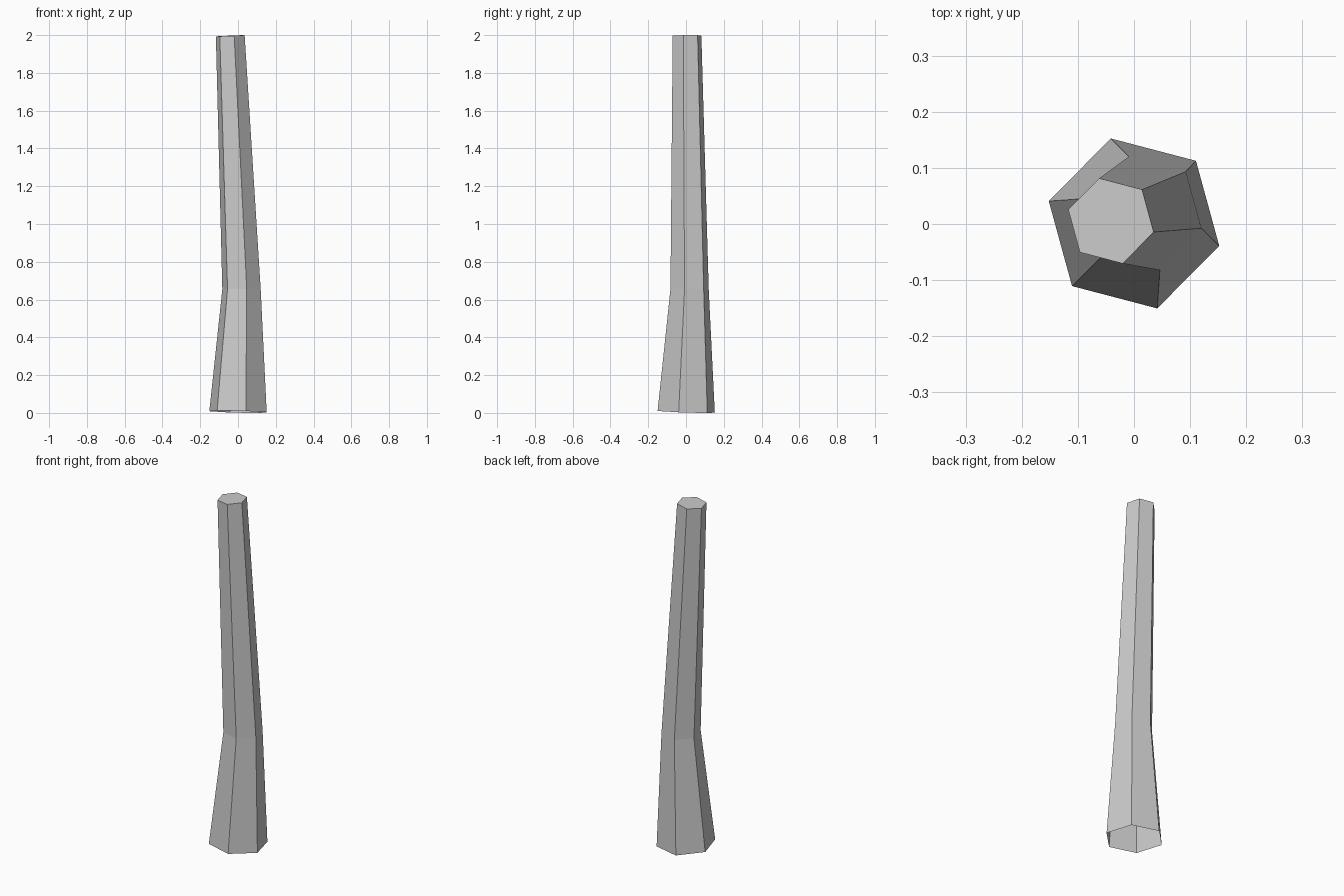
import bpy, bmesh
from math import cos, sin, radians

if "Cube" in bpy.data.objects:
    bpy.data.objects.remove(bpy.data.objects["Cube"])

SIDES = 6
# Trunk rings: centre x, y, z, radius, slope along x, slope along y
RINGS = [
    (0.0, 0.001, 0.006, 0.157, -0.028, -0.035),
    (0.0185, 0.019, 0.655, 0.105, 0.005, -0.01),
    (-0.041, 0.0055, 1.9965, 0.0787, 0.044, 0.01),
]


def add_ring(bm, cx, cy, cz, r, sx, sy):
    verts = []
    for i in range(SIDES):
        a = radians(-14.7 + 360 / SIDES * i)
        dx, dy = r * cos(a), r * sin(a)
        verts.append(bm.verts.new((cx + dx, cy + dy, cz + sx * dx + sy * dy)))
    return verts


# Bent tapering trunk: open at the base, capped at the top
bm = bmesh.new()
rings = [add_ring(bm, *ring) for ring in RINGS]
for low, high in zip(rings, rings[1:]):
    for i in range(SIDES):
        j = (i + 1) % SIDES
        bm.faces.new((low[i], low[j], high[j], high[i]))
bm.faces.new(rings[-1])

mesh = bpy.data.meshes.new("trunk")
bm.to_mesh(mesh)
bm.free()
bpy.context.collection.objects.link(bpy.data.objects.new("trunk", mesh))
